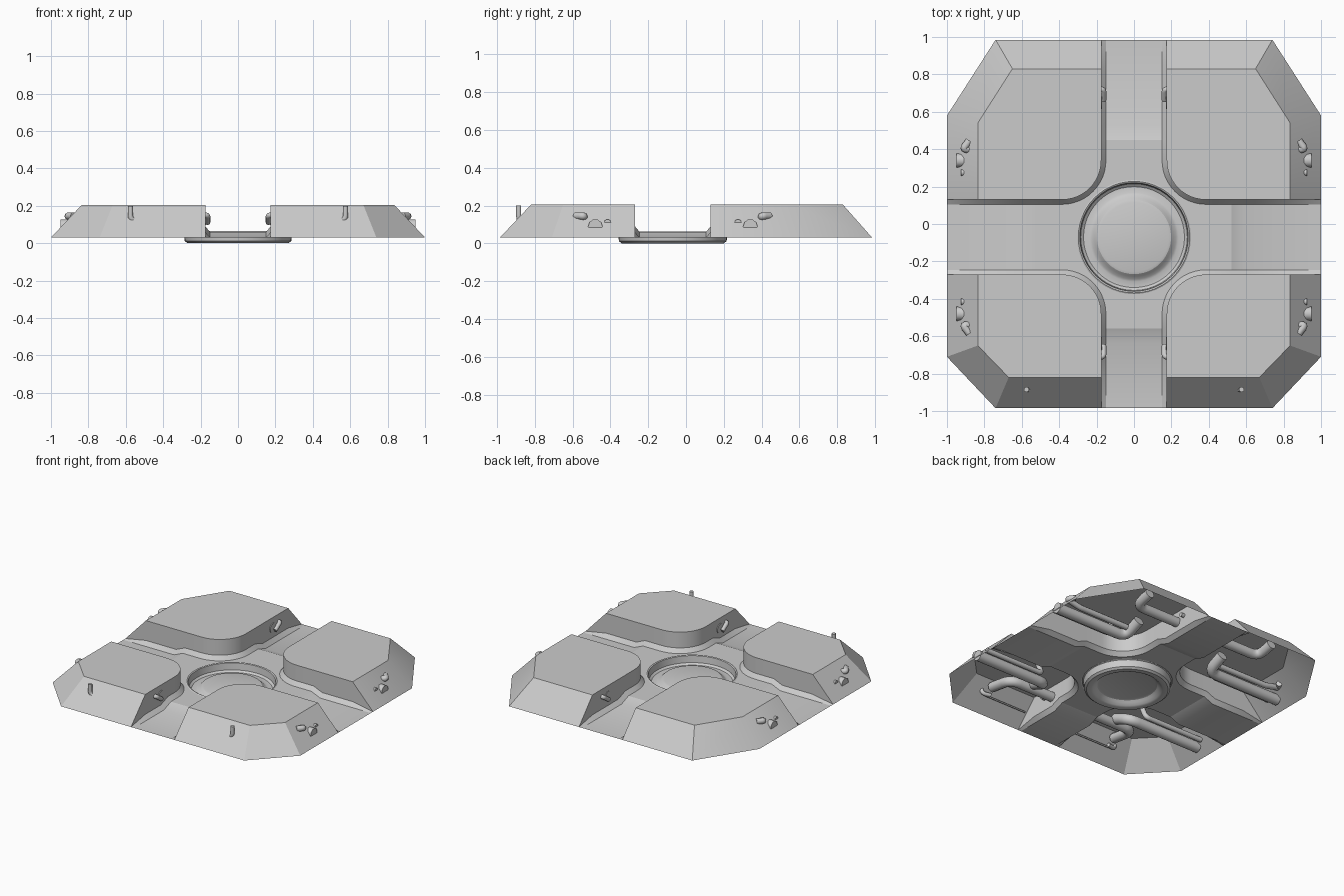
import bpy, bmesh, math
from mathutils import Vector

if "Cube" in bpy.data.objects:
    bpy.data.objects.remove(bpy.data.objects["Cube"])

CY = -0.07             # hub centre in y
HX, HY = 0.175, 0.20   # half widths of the two channels
R, CH = 0.21, 0.025    # inner corner radius, foot chamfer
LOW, MID, TOP = 0.03, 0.06, 0.205

# y layout measured from the hub: base end, top end, ramp, top corner, base corner
BACK = dict(s=1, ye=1.055, yt=0.90, r0=0.52, r1=0.60, tx=0.65, ty=0.61, by=0.65)
FRONT = dict(s=-1, ye=0.915, yt=0.75, r0=0.49, r1=0.57, tx=0.67, ty=0.58, by=0.64)
XT, XR0, XR1 = 0.835, 0.52, 0.59


def finish(name, bm, smooth=True):
    bmesh.ops.recalc_face_normals(bm, faces=bm.faces)
    me = bpy.data.meshes.new(name)
    bm.to_mesh(me)
    bm.free()
    ob = bpy.data.objects.new(name, me)
    bpy.context.collection.objects.link(ob)
    bpy.context.view_layer.objects.active = ob
    bpy.ops.object.select_all(action='DESELECT')
    ob.select_set(True)
    if smooth:
        bpy.ops.object.shade_smooth_by_angle(angle=math.radians(25))
    return ob


def arc(off, n=12):
    cx, cy = HX + R, HY + R
    return [(cx - (R + off) * math.cos(a), cy - (R + off) * math.sin(a))
            for a in [math.pi / 2 * i / n for i in range(n + 1)]]


def path(q, off):
    x, y = HX - off, HY - off
    pts = [(x, q['ye'], LOW), (x, q['yt'], LOW), (x, q['r1'], LOW), (x, q['r0'], MID)]
    pts += [(a, b, MID) for a, b in arc(off)]
    return pts + [(XR0, y, MID), (XR1, y, LOW), (XT, y, LOW), (1, y, LOW)]


# corner blocks: hollow shells with chamfered foot, wall, roof panels, outer slopes
def block(name, sx, q):
    bm = bmesh.new()

    def v(x, y, z):
        return bm.verts.new((sx * x, CY + q['s'] * y, z))
    foot, wall = path(q, CH), path(q, 0)
    last = len(wall) - 1
    a = [v(*p) for p in foot]
    b = [v(x, y, LOW if i in (0, last) else z + 0.03) for i, (x, y, z) in enumerate(wall)]
    t = [b[0]] + [v(x, y, TOP) for x, y, z in wall[1:-1]] + [b[-1]]
    for i in range(last):
        bm.faces.new((a[i], a[i + 1], b[i + 1], b[i]))
        quad = list(dict.fromkeys((b[i], b[i + 1], t[i + 1], t[i])))
        bm.faces.new(quad)
    t1, t2 = v(q['tx'], q['yt'], TOP), v(XT, q['ty'], TOP)
    b1, b2 = v(0.74, q['ye'], LOW), v(1, q['by'], LOW)
    bm.faces.new((b[0], b1, t1, t[1]))
    bm.faces.new((b1, b2, t2, t1))
    bm.faces.new((b2, b[-1], t[-2], t2))
    roof = bm.faces.new(t[1:-1] + [t2, t1])
    # panel seams on the roof
    faces = [roof]
    for co, no in (((sx * q['tx'], 0, 0), (1, 0, 0)), ((0, CY + q['s'] * q['ty'], 0), (0, 1, 0))):
        geom = set(faces)
        for f in faces:
            geom.update(f.edges)
            geom.update(f.verts)
        out = bmesh.ops.bisect_plane(bm, geom=list(geom), plane_co=co, plane_no=no, dist=1e-5)
        faces = [g for g in out['geom'] if isinstance(g, bmesh.types.BMFace)]
    bmesh.ops.recalc_face_normals(bm, faces=bm.faces)
    seams = [e for e in bm.edges if len(e.link_faces) == 2 and all(f in faces for f in e.link_faces)]
    bmesh.ops.split_edges(bm, edges=seams)
    finish(name, bm)


# pipes
def pipe(name, pts, r, bend=0.07):
    pts = [Vector(p) for p in pts]
    out = [pts[0]]
    for p0, p1, p2 in zip(pts, pts[1:], pts[2:]):
        s, e = p1 + (p0 - p1).normalized() * bend, p1 + (p2 - p1).normalized() * bend
        for k in range(6):
            u = k / 5
            out.append(s * (1 - u) ** 2 + p1 * 2 * u * (1 - u) + e * u * u)
    out.append(pts[-1])
    cu = bpy.data.curves.new(name, 'CURVE')
    cu.dimensions = '3D'
    cu.bevel_depth, cu.bevel_resolution, cu.use_fill_caps = r, 3, True
    sp = cu.splines.new('POLY')
    sp.points.add(len(out) - 1)
    for p, co in zip(sp.points, out):
        p.co = (*co, 1)
    bpy.context.collection.objects.link(bpy.data.objects.new(name, cu))


def pipes(tag, sx, q):
    def m(*pts):
        return [(sx * x, CY + q['s'] * y, z) for x, y, z in pts]
    # run from the outer side into the block
    pipe(tag + 'side_main_pipe', m((0.95, 0.41, 0.09), (0.36, 0.41, 0.09), (0.36, 0.55, 0.15)), 0.038)
    pipe(tag + 'side_low_pipe', m((0.925, 0.345, 0.11), (0.45, 0.345, 0.11), (0.45, 0.38, 0.19)), 0.018, 0.03)
    pipe(tag + 'side_high_pipe', m((0.88, 0.515, 0.145), (0.915, 0.47, 0.145), (0.80, 0.47, 0.12),
                                   (0.40, 0.47, 0.12)), 0.02, 0.02)
    # run from the channel wall to the outer end
    yw, ye = q['yt'] - 0.18, q['yt'] - (0.04 if q['s'] > 0 else -0.015)
    pipe(tag + 'wall_main_pipe', m((0.17, yw, 0.13), (0.525, yw, 0.13), (0.525, ye, 0.16)), 0.035)
    pipe(tag + 'wall_small_pipe', m((0.20, yw + 0.07, 0.15), (0.163, yw + 0.07, 0.15),
                                    (0.163, yw + 0.01, 0.11)), 0.015, 0.015)
    if q['s'] < 0:
        pipe(tag + 'front_elbow', m((0.575, 0.815, 0.20), (0.575, 0.815, 0.12), (0.51, 0.80, 0.12)), 0.014, 0.03)
        pipe(tag + 'front_thin_pipe', m((0.55, 0.815, 0.113), (0.20, 0.815, 0.113)), 0.006)


for side, sx in (('left_', -1), ('right_', 1)):
    for end, q in (('front_', FRONT), ('back_', BACK)):
        block(side + end + 'block', sx, q)
        pipes(side + end, sx, q)

# cross floor: centre plate with round hole, plus ramps and outer aprons
bm = bmesh.new()
ring = []
for sx, q in ((1, BACK), (-1, BACK), (-1, FRONT), (1, FRONT)):
    pts = path(q, CH)[3:-3]
    pts = [(sx * x, CY + q['s'] * y, z) for x, y, z in pts]
    ring += pts[::-1] if sx * q['s'] > 0 else pts
hole = [(0.305 * math.cos(a), CY + 0.305 * math.sin(a), MID)
        for a in [2 * math.pi * i / 48 for i in range(48)]]
edges = []
for loop in (ring, hole):
    vs = [bm.verts.new(p) for p in loop]
    edges += [bm.edges.new((vs[i - 1], vs[i])) for i in range(len(vs))]
bmesh.ops.triangle_fill(bm, edges=edges, use_beauty=True, normal=(0, 0, 1))


def strip(pairs):
    rows = [[bm.verts.new(p) for p in pr] for pr in pairs]
    for r0, r1 in zip(rows, rows[1:]):
        bm.faces.new((r0[0], r0[1], r1[1], r1[0]))


w, h = HX - CH, HY - CH
for q in (BACK, FRONT):
    strip([[(i * w, CY + q['s'] * y, z) for i in (-1, 1)]
           for y, z in ((q['r0'], MID), (q['r1'], LOW), (q['ye'], LOW))])
for s in (-1, 1):
    strip([[(s * x, CY + i * h, z) for i in (-1, 1)] for x, z in ((XR0, MID), (XR1, LOW), (1, LOW))])
finish('cross_floor', bm)

# round hub dish with raised centre
prof = [(0.305, 0.06), (0.298, 0.064), (0.29, 0.06), (0.285, 0.012), (0.27, 0.0), (0.238, 0.0),
        (0.225, 0.006), (0.21, 0.02), (0.198, 0.031), (0.185, 0.035)]
bm = bmesh.new()
N = 48
rows = [[bm.verts.new((r * math.cos(2 * math.pi * i / N), CY + r * math.sin(2 * math.pi * i / N), z))
         for i in range(N)] for r, z in prof]
for r0, r1 in zip(rows, rows[1:]):
    for i in range(N):
        bm.faces.new((r0[i - 1], r0[i], r1[i], r1[i - 1]))
bm.faces.new(rows[-1])
finish('hub_dish', bm)
